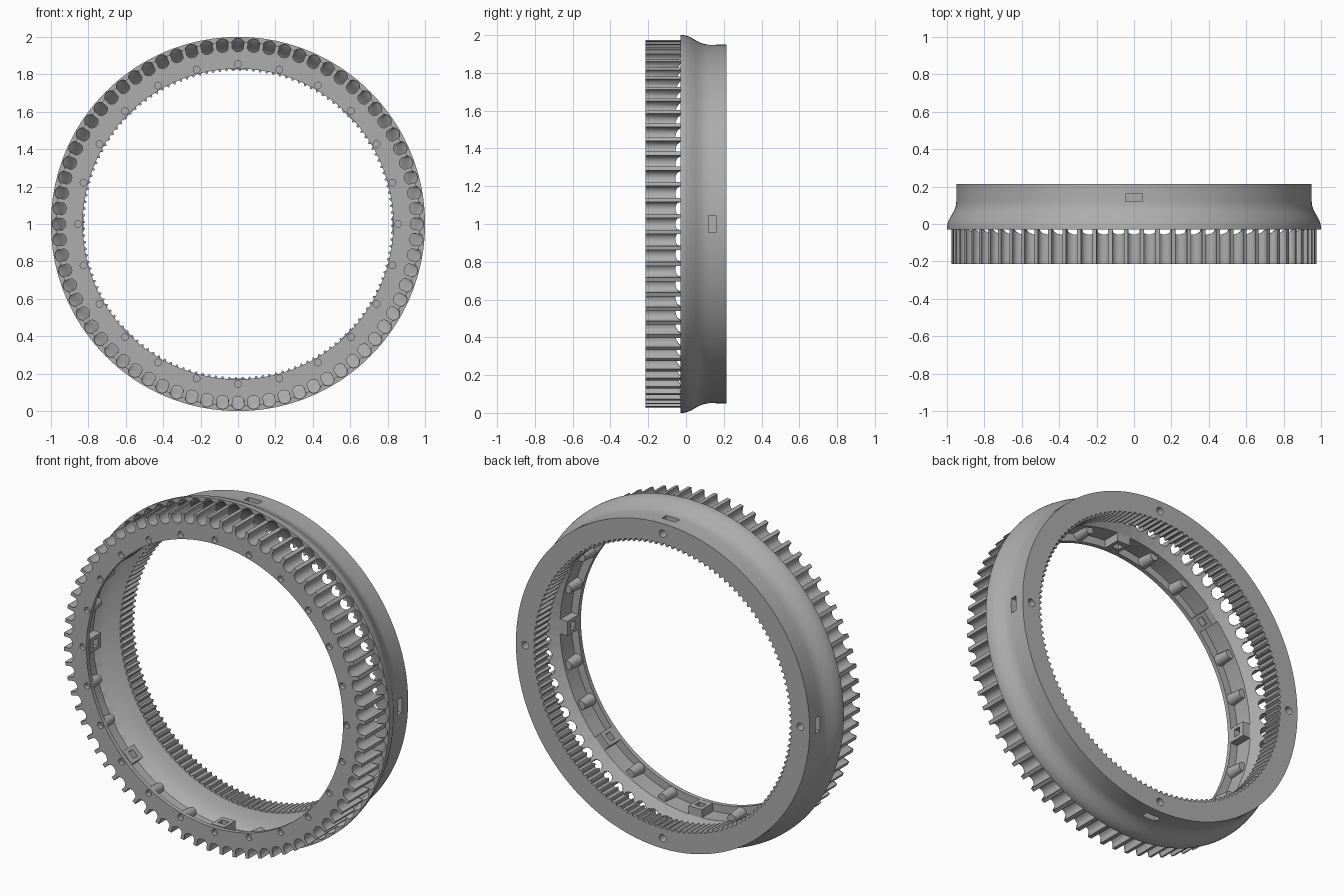
import bpy, bmesh, math
from mathutils import Matrix, Vector

if "Cube" in bpy.data.objects:
    bpy.data.objects.remove(bpy.data.objects["Cube"], do_unlink=True)

grey = bpy.data.materials.new("plain_grey")
grey.use_nodes = True
grey.diffuse_color = (0.42, 0.42, 0.42, 1)
grey.node_tree.nodes["Principled BSDF"].inputs["Base Color"].default_value = grey.diffuse_color

FRONT, BACK, SEAM = -0.215, 0.215, -0.03
TEETH, FINE_TEETH = 72, 144
PITCH = 2 * math.pi / TEETH
SCOOP_AT, SCOOP_R, TIP = 0.957, 0.036, 0.975


def polar(r, a, y):
    return Vector((r * math.cos(a), y, 1 + r * math.sin(a)))


def finish(bm, name):
    bmesh.ops.recalc_face_normals(bm, faces=bm.faces)
    mesh = bpy.data.meshes.new(name)
    bm.to_mesh(mesh)
    bm.free()
    mesh.materials.append(grey)
    obj = bpy.data.objects.new(name, mesh)
    bpy.context.collection.objects.link(obj)
    return obj


def activate(obj):
    bpy.ops.object.select_all(action="DESELECT")
    obj.select_set(True)
    bpy.context.view_layer.objects.active = obj


def smooth(obj):
    activate(obj)
    bpy.ops.object.shade_smooth_by_angle(angle=math.radians(32))


def loft(name, sections):
    """Skin a closed loop of closed sections."""
    bm = bmesh.new()
    rings = [[bm.verts.new(p) for p in s] for s in sections]
    for i, ring in enumerate(rings):
        nxt = rings[(i + 1) % len(rings)]
        for j in range(len(ring)):
            k = (j + 1) % len(ring)
            bm.faces.new((ring[j], ring[k], nxt[k], nxt[j]))
    return finish(bm, name)


def add_box(bm, a, r0, r1, y0, y1, width):
    size = Matrix.Diagonal((r1 - r0, y1 - y0, width, 1))
    place = Matrix.Translation((0, 0, 1)) @ Matrix.Rotation(-a, 4, "Y")
    centre = Matrix.Translation(((r0 + r1) / 2, (y0 + y1) / 2, 0))
    bmesh.ops.create_cube(bm, size=1, matrix=place @ centre @ size)


def add_rod(bm, a, r, y0, y1, rad, rad_end, sides=20):
    spot = Matrix.Translation(polar(r, a, (y0 + y1) / 2))
    turn = Matrix.Rotation(-math.pi / 2, 4, "X")
    bmesh.ops.create_cone(bm, cap_ends=True, segments=sides, radius1=rad, radius2=rad_end,
                          depth=y1 - y0, matrix=spot @ turn)


def cut(obj, bm):
    cutter = finish(bm, "cutter")
    cutter.hide_render = True
    mod = obj.modifiers.new("cut", "BOOLEAN")
    mod.operation, mod.solver, mod.object = "DIFFERENCE", "EXACT", cutter
    activate(obj)
    bpy.ops.object.modifier_apply(modifier=mod.name)
    bpy.data.objects.remove(cutter, do_unlink=True)


# Outline of one scooped tooth gap: (angle, radius), walked around the scoop
tip_cos = (TIP ** 2 - SCOOP_AT ** 2 - SCOOP_R ** 2) / (2 * SCOOP_AT * SCOOP_R)
start = math.acos(tip_cos)
STEPS = 14
outline = []
for i in range(STEPS + 1):
    t = start + (2 * math.pi - 2 * start) * i / STEPS
    u, v = SCOOP_AT + SCOOP_R * math.cos(t), -SCOOP_R * math.sin(t)
    outline.append((math.atan2(v, u), math.hypot(u, v)))

# Drive ring: its inner bevel breaks through the scoops as arched windows
WALL, BEVEL_Y, LIP = 0.875, -0.085, 0.962
sections = []
for tooth in range(TEETH):
    for i, (phi, r) in enumerate(outline):
        a = tooth * PITCH + phi
        b = (tooth + (i / STEPS - 0.5) * 0.8) * PITCH
        rin = min(r, LIP)
        y_end = BEVEL_Y + (SEAM - BEVEL_Y) * (rin - WALL) / (LIP - WALL)
        sections.append([polar(r, a, FRONT), polar(r, a, y_end), polar(rin - 0.002, a, y_end),
                         polar(WALL, b, BEVEL_Y), polar(WALL, b, -0.19),
                         polar(0.83, b, -0.19), polar(0.83, b, FRONT)])
drive_ring = loft("drive_ring", sections)
bm = bmesh.new()
for k in range(24):
    add_rod(bm, k * math.pi / 12, 0.855, FRONT - 0.02, -0.17, 0.018, 0.018)
cut(drive_ring, bm)
smooth(drive_ring)

# Rounded screw posts behind the front plate, and square nut bosses between them
bm = bmesh.new()
for k in range(24):
    if k % 3:
        add_rod(bm, k * math.pi / 12, 0.866, -0.19, -0.1, 0.034, 0.026)
smooth(finish(bm, "screw_posts"))

bm = bmesh.new()
for k in range(8):
    add_box(bm, k * math.pi / 4, 0.826, 0.885, -0.19, -0.085, 0.085)
nut_bosses = finish(bm, "nut_bosses")
bm = bmesh.new()
for k in range(8):
    add_box(bm, k * math.pi / 4, 0.8, 0.865, -0.155, -0.115, 0.045)
cut(nut_bosses, bm)

# Housing: curved shell whose front lip carries the ends of the scoops
shell = [(1.0, SEAM), (1.0, -0.015), (0.996, 0.005), (0.987, 0.027), (0.972, 0.053),
         (0.96, 0.075), (0.953, 0.095), (0.95, 0.12), (0.95, BACK), (0.84, BACK),
         (0.84, 0.1), (0.865, 0.09), (0.91, 0.07), (0.945, 0.04), (0.962, 0.01)]
sections = []
half = math.asin(SCOOP_R / SCOOP_AT)
for tooth in range(TEETH):
    for i in range(11):
        phi = half * math.sin(math.pi * (i / 10 - 0.5))
        root = max(0, SCOOP_R ** 2 - (SCOOP_AT * math.sin(phi)) ** 2)
        rin = max(LIP, SCOOP_AT * math.cos(phi) + math.sqrt(root))
        a = tooth * PITCH + phi
        sections.append([polar(r, a, y) for r, y in shell]
                        + [polar(rin, a, -0.012), polar(rin, a, SEAM)])
housing = loft("housing", sections)
bm = bmesh.new()
for k in range(4):
    add_box(bm, k * math.pi / 2, 0.865, 1.05, 0.12, 0.16, 0.09)
cut(housing, bm)
bm = bmesh.new()
for k in range(4):
    add_rod(bm, k * math.pi / 2, 0.89, 0.14, BACK + 0.02, 0.022, 0.022)
cut(housing, bm)
smooth(housing)

# Fine inner gear on the rear flange
sections = []
for k in range(FINE_TEETH):
    for step, r in ((0, 0.834), (0.4, 0.834), (0.6, 0.819), (0.8, 0.819)):
        a = (k + step) * 2 * math.pi / FINE_TEETH
        sections.append([polar(r, a, 0.1), polar(r, a, BACK),
                         polar(0.84, a, BACK), polar(0.84, a, 0.1)])
loft("inner_gear", sections)
